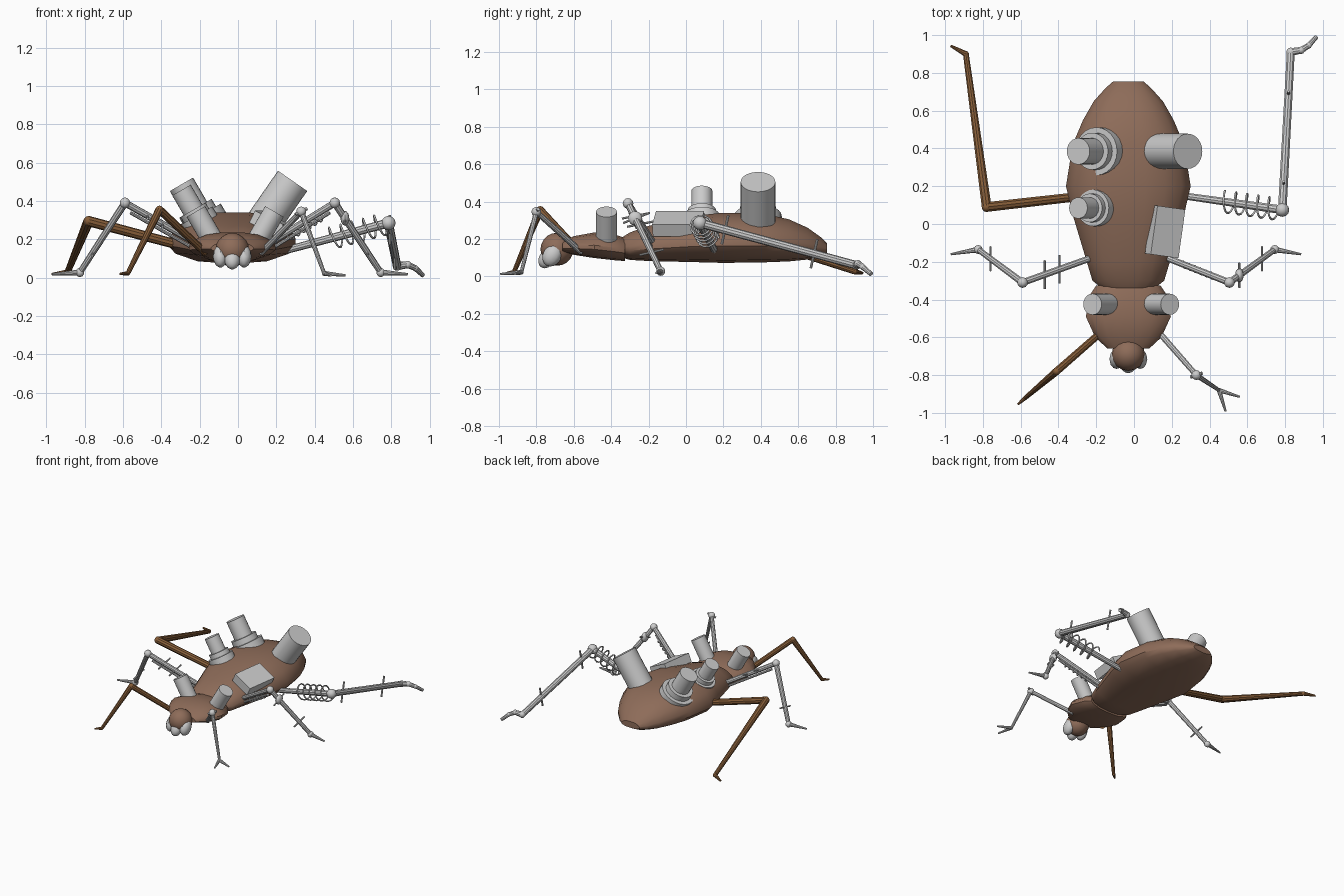
import bpy, bmesh, math
from mathutils import Vector as V, Matrix

if "Cube" in bpy.data.objects:
    bpy.data.objects.remove(bpy.data.objects["Cube"])

CX = -0.03  # body centre line


def material(name, rgb):
    m = bpy.data.materials.new(name)
    m.diffuse_color = (*rgb, 1)
    m.use_nodes = True
    m.node_tree.nodes["Principled BSDF"].inputs["Base Color"].default_value = m.diffuse_color
    return m


BROWN = material("shell_brown", (0.27, 0.15, 0.10))
LEG = material("leg_brown", (0.24, 0.11, 0.04))


def finish(name, bm, mat=None, angle=35):
    bmesh.ops.recalc_face_normals(bm, faces=bm.faces)
    me = bpy.data.meshes.new(name)
    bm.to_mesh(me)
    bm.free()
    ob = bpy.data.objects.new(name, me)
    bpy.context.collection.objects.link(ob)
    if mat:
        me.materials.append(mat)
    bpy.ops.object.select_all(action='DESELECT')
    ob.select_set(True)
    bpy.context.view_layer.objects.active = ob
    bpy.ops.object.shade_smooth_by_angle(angle=math.radians(angle))
    return ob


def add_rod(bm, a, b, r1, r2=None, sides=10):
    a, b = V(a), V(b)
    d = b - a
    mat = Matrix.Translation((a + b) / 2) @ d.to_track_quat('Z', 'Y').to_matrix().to_4x4()
    bmesh.ops.create_cone(bm, cap_ends=True, segments=sides, radius1=r1,
                          radius2=r1 if r2 is None else r2, depth=d.length, matrix=mat)


def add_ball(bm, p, r, scale=(1, 1, 1), rot=0, seg=12):
    mat = Matrix.Translation(p) @ Matrix.Rotation(rot, 4, 'X') @ Matrix.Diagonal((*scale, 1))
    bmesh.ops.create_uvsphere(bm, u_segments=seg, v_segments=seg * 2 // 3, radius=r, matrix=mat)


def shell(name, rings):
    # flat-bellied cross-section: (width fraction, height fraction)
    half = [(0, 0), (.55, .05), (.9, .2), (1, .34), (1, .5), (.86, .74), (.6, .92), (.28, 1)]
    prof = half + [(0, 1)] + [(-x, z) for x, z in half[:0:-1]]
    bm = bmesh.new()
    loops = [[bm.verts.new((CX + w * x, y, lo + (hi - lo) * z)) for x, z in prof]
             for y, w, lo, hi in rings]
    n = len(prof)
    for p, q in zip(loops, loops[1:]):
        for i in range(n):
            bm.faces.new((p[i], p[(i + 1) % n], q[(i + 1) % n], q[i]))
    bm.faces.new(loops[0])
    bm.faces.new(loops[-1])
    return finish(name, bm, BROWN)


def leg(name, pts, radii, mat=None, joint=1.0):
    bm = bmesh.new()
    for i in range(len(pts) - 1):
        add_rod(bm, pts[i], pts[i + 1], radii[i], radii[i + 1])
    for p, r in list(zip(pts, radii))[1:-1]:
        add_ball(bm, p, r * joint, seg=10)
    return finish(name, bm, mat)


def bars(name, items, r=0.006):
    bm = bmesh.new()
    for c, d in items:
        add_rod(bm, V(c) - V(d) / 2, V(c) + V(d) / 2, r, sides=8)
    return finish(name, bm)


def coil(name, a, b, radius, turns, wire):
    a, b = V(a), V(b)
    q = (b - a).to_track_quat('Z', 'Y')
    steps = turns * 14
    cu = bpy.data.curves.new(name, 'CURVE')
    cu.dimensions = '3D'
    cu.bevel_depth = wire
    cu.bevel_resolution = 1
    sp = cu.splines.new('POLY')
    sp.points.add(steps)
    for i, p in enumerate(sp.points):
        t = i / 14 * math.tau
        p.co = (*(a.lerp(b, i / steps) + q @ V((radius * math.cos(t), radius * math.sin(t), 0))), 1)
    bpy.context.collection.objects.link(bpy.data.objects.new(name, cu))


# Body shells
shell("abdomen", [(-.34, .14, .10, .21), (-.30, .19, .088, .235), (-.2, .22, .082, .27),
                  (.05, .295, .076, .325), (.2, .33, .072, .34), (.42, .295, .075, .335),
                  (.55, .24, .08, .305), (.65, .183, .09, .26), (.72, .12, .105, .21),
                  (.755, .08, .125, .175)])
shell("thorax", [(-.325, .17, .082, .205), (-.37, .20, .085, .22), (-.49, .225, .098, .235),
                 (-.6, .175, .115, .215), (-.66, .11, .13, .185)])

# Head, eyes and mouth
bm = bmesh.new()
add_ball(bm, (CX, -.69, .145), .088, seg=16)
finish("head", bm, BROWN)
for side, s in (("left", -1), ("right", 1)):
    bm = bmesh.new()
    add_ball(bm, (CX + s * .062, -.715, .112), .062, (.62, .8, 1), math.radians(-30))
    finish(side + "_eye", bm)
bm = bmesh.new()
add_ball(bm, (CX, -.745, .095), .055, (.75, .75, 1), math.radians(-30))
finish("mouth", bm)


# Canisters standing out of the back
def canister(name, top, axis, r, length, rings=()):
    top, axis = V(top), V(axis).normalized()
    bm = bmesh.new()
    add_rod(bm, top - axis * length, top, r, sides=24)
    for ring_r, start, end in rings:
        add_rod(bm, top - axis * end, top - axis * start, ring_r, sides=24)
    finish(name, bm)


canister("rear_right_canister", (.285, .385, .505), (.57, 0, .82), .093, .31)
canister("rear_left_canister", (-.295, .385, .487), (-.5, 0, .86), .07, .27,
         [(.098, .145, .24), (.127, .19, .27)])
canister("middle_left_canister", (-.295, .085, .457), (-.5, 0, .86), .056, .24,
         [(.076, .12, .2), (.097, .155, .23)])
canister("front_right_canister", (.19, -.425, .345), (.5, 0, .86), .056, .2)
canister("front_left_canister", (-.22, -.425, .345), (-.5, 0, .86), .056, .2)

# Tilted box on the right of the back
bm = bmesh.new()
bmesh.ops.create_cube(bm, size=1, matrix=Matrix.Translation((.165, -.04, .282))
                      @ Matrix.Rotation(math.radians(-8), 4, 'Z')
                      @ Matrix.Rotation(math.radians(26), 4, 'Y')
                      @ Matrix.Diagonal((.165, .26, .07, 1)))
finish("back_box", bm)

# Natural legs on the left
leg("front_left_leg", [(-.17, -.57, .13), (-.41, -.78, .355), (-.575, -.92, .022), (-.615, -.955, .02)],
    [.02, .021, .012, .006], LEG)
leg("rear_left_leg", [(-.25, .15, .155), (-.78, .09, .295), (-.89, .90, .027), (-.97, .943, .018)],
    [.025, .027, .016, .007], LEG)

# Mechanical middle legs
for side, s, hip, knee, ankle, tip in (("left", -1, -.2, -.59, -.825, -.97),
                                       ("right", 1, .15, .505, .745, .885)):
    k, h = V((knee, -.31, .39)), V((hip, -.17, .17))
    a = V((ankle, -.135, .027))
    leg("middle_%s_leg" % side, [h, k, a, (tip, -.16, .018)], [.018, .019, .016, .006], joint=1.5)
    off = V((0, 0, -.035))
    bars("middle_%s_piston" % side, [((h + k) / 2 + off, (k - h) * .85)], .009)
    low = [(k.lerp(a, .72), (0, .13, .03))]
    if s < 0:
        low += [(h.lerp(k, .7), (0, .15, .03)), (h.lerp(k, .5), (0, .15, .03))]
    else:
        low += [(k.lerp(a, .22), (0, .13, .05))]
        coil("middle_right_spring", h.lerp(k, .3) + off, h.lerp(k, .8) + off, .016, 6, .004)
        bm = bmesh.new()
        add_ball(bm, k.lerp(a, .22), .038, (.6, 1, 1))
        finish("middle_right_disc", bm)
    bars("middle_%s_crossbars" % side, low)

# Mechanical front right leg with two toes
knee, ankle = (.33, -.80, .345), (.45, -.88, .022)
leg("front_right_leg", [(.12, -.56, .13), knee, ankle], [.017, .015, .010])
bm = bmesh.new()
add_ball(bm, knee, .026)
for toe in ((.56, -.915, .012), (.485, -.992, .012)):
    add_rod(bm, ankle, toe, .013, .006)
finish("front_right_toes", bm)
bars("front_right_crossbar", [(knee, (.06, .02, .03))], .009)

# Mechanical rear right leg with spring and curled foot
hip, knee, ankle = V((.22, .155, .135)), V((.785, .075, .285)), V((.83, .91, .06))
leg("rear_right_leg", [hip, knee, ankle, (.885, .92, .068), (.925, .945, .05), (.965, .99, .012)],
    [.019, .024, .022, .018, .015, .012], joint=1.1)
bm = bmesh.new()
add_ball(bm, knee, .037)
finish("rear_right_knee", bm)
coil("rear_right_spring", hip.lerp(knee, .45), hip.lerp(knee, .97), .058, 5, .0055)
bars("rear_right_crossbars", [(knee.lerp(ankle, t), (0, .035, .155)) for t in (.16, .73)], .007)
